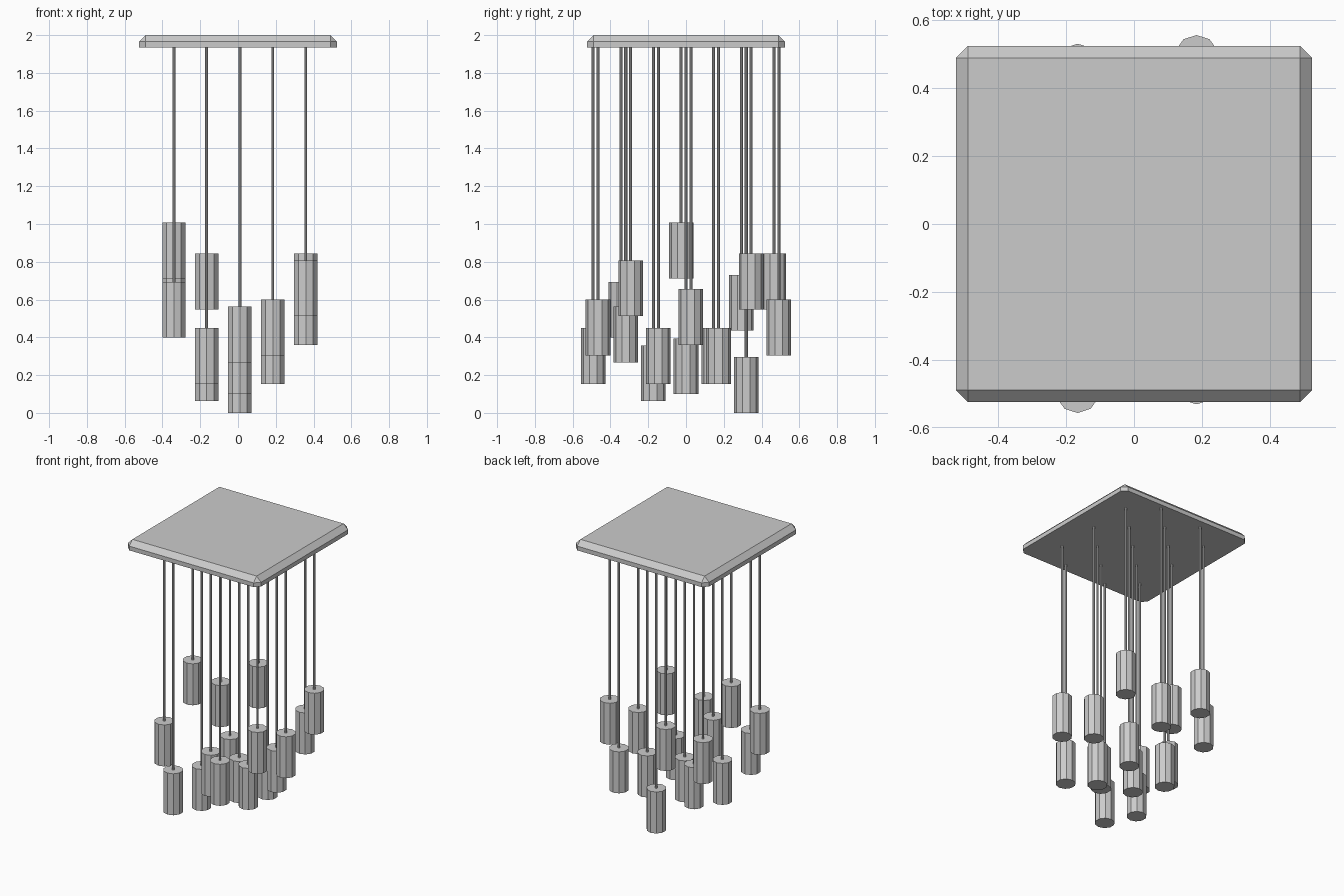
import bpy
import bmesh
from mathutils import Matrix

cube = bpy.data.objects.get("Cube")
if cube:
    bpy.data.objects.remove(cube, do_unlink=True)

grey = bpy.data.materials.new("plain grey")
grey.use_nodes = True
colour = (0.6, 0.6, 0.6, 1)
grey.diffuse_color = colour
grey.node_tree.nodes["Principled BSDF"].inputs["Base Color"].default_value = colour

PLATE_BOTTOM = 1.935
SHADE_HEIGHT = 0.295


def add_object(name, bm):
    mesh = bpy.data.meshes.new(name)
    bm.to_mesh(mesh)
    bm.free()
    mesh.materials.append(grey)
    obj = bpy.data.objects.new(name, mesh)
    bpy.context.collection.objects.link(obj)
    return obj


def add_cylinder(name, x, y, bottom, top, radius, sides):
    bm = bmesh.new()
    bmesh.ops.create_cone(bm, cap_ends=True, segments=sides, radius1=radius,
                          radius2=radius, depth=top - bottom)
    obj = add_object(name, bm)
    obj.location = (x, y, (bottom + top) / 2)
    return obj


# Ceiling plate: chamfered along its top and upright edges, square underneath
bm = bmesh.new()
height = 2 - PLATE_BOTTOM
bmesh.ops.create_cube(bm, size=1, matrix=Matrix.Diagonal((1.048, 1.048, height, 1)))
edges = [e for e in bm.edges if any(v.co.z > 0 for v in e.verts)]
bmesh.ops.bevel(bm, geom=edges, offset=0.035, segments=1, affect='EDGES')
plate = add_object("ceiling_plate", bm)
plate.location.z = PLATE_BOTTOM + height / 2

# Hanging lamps: columns from right to left, with shade tops from front to back
columns = [
    (-0.339, (0.694, 1.007, 0.73)),
    (-0.166, (0.449, 0.358, 0.449, 0.843)),
    (0.01, (0.562, 0.395, 0.295)),
    (0.184, (0.6, 0.449, 0.449, 0.6)),
    (0.359, (0.808, 0.655, 0.843)),
]
number = 0
for x, tops in columns:
    for row, top in enumerate(tops):
        number += 1
        y = 0.319 * (row - (len(tops) - 1) / 2) + 0.073 * (x - 0.01)
        add_cylinder(f"shade_{number}", x, y, top - SHADE_HEIGHT, top, 0.065, 10)
        add_cylinder(f"cord_{number}", x, y, top, PLATE_BOTTOM, 0.008, 10)
